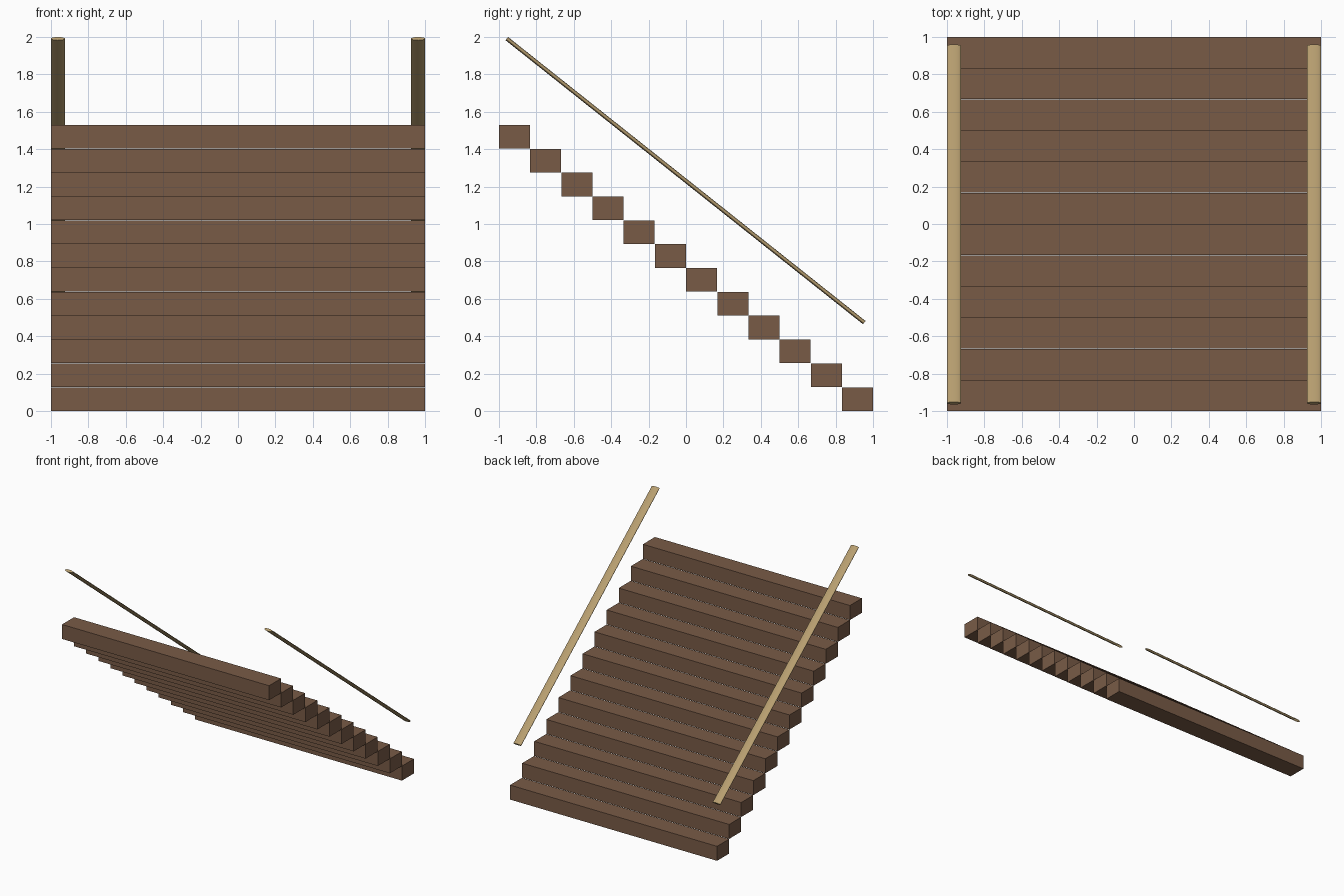
import bpy, math
from mathutils import Vector

if "Cube" in bpy.data.objects:
    bpy.data.objects.remove(bpy.data.objects["Cube"])

def material(name, color):
    m = bpy.data.materials.new(name)
    m.diffuse_color = (*color, 1)
    m.use_nodes = True
    m.node_tree.nodes["Principled BSDF"].inputs["Base Color"].default_value = m.diffuse_color
    return m

wood = material("brown_wood", (0.19, 0.105, 0.062))
brass = material("rail_tan", (0.47, 0.34, 0.16))

# Twelve solid treads descending from front to back
COUNT, DEPTH, RISE = 12, 2 / 12, 1.53 / 12
GAP = 0.001
for i in range(COUNT):
    bpy.ops.mesh.primitive_cube_add(
        size=1, location=(0, 1 - DEPTH * (i + 0.5), RISE * (i + 0.5)))
    step = bpy.context.object
    step.name = f"step_{i + 1}"
    step.scale = (2, DEPTH - GAP, RISE - GAP)
    bpy.ops.object.transform_apply(location=False, rotation=False, scale=True)
    step.data.materials.append(wood)

# Flattened oval handrails floating above each side
top, bottom = Vector((0, -0.958, 1.991)), Vector((0, 0.953, 0.473))
axis = top - bottom
for side, name in ((-1, "left_handrail"), (1, "right_handrail")):
    mid = (top + bottom) / 2
    bpy.ops.mesh.primitive_cylinder_add(
        vertices=24, radius=1, depth=axis.length,
        location=(side * 0.9625, mid.y, mid.z),
        rotation=(math.atan2(-axis.y, axis.z), 0, 0))
    rail = bpy.context.object
    rail.name = name
    rail.scale = (0.0375, 0.011, 1)
    bpy.ops.object.transform_apply(location=False, rotation=False, scale=True)
    bpy.ops.object.shade_smooth_by_angle(angle=math.radians(50))
    rail.data.materials.append(brass)
